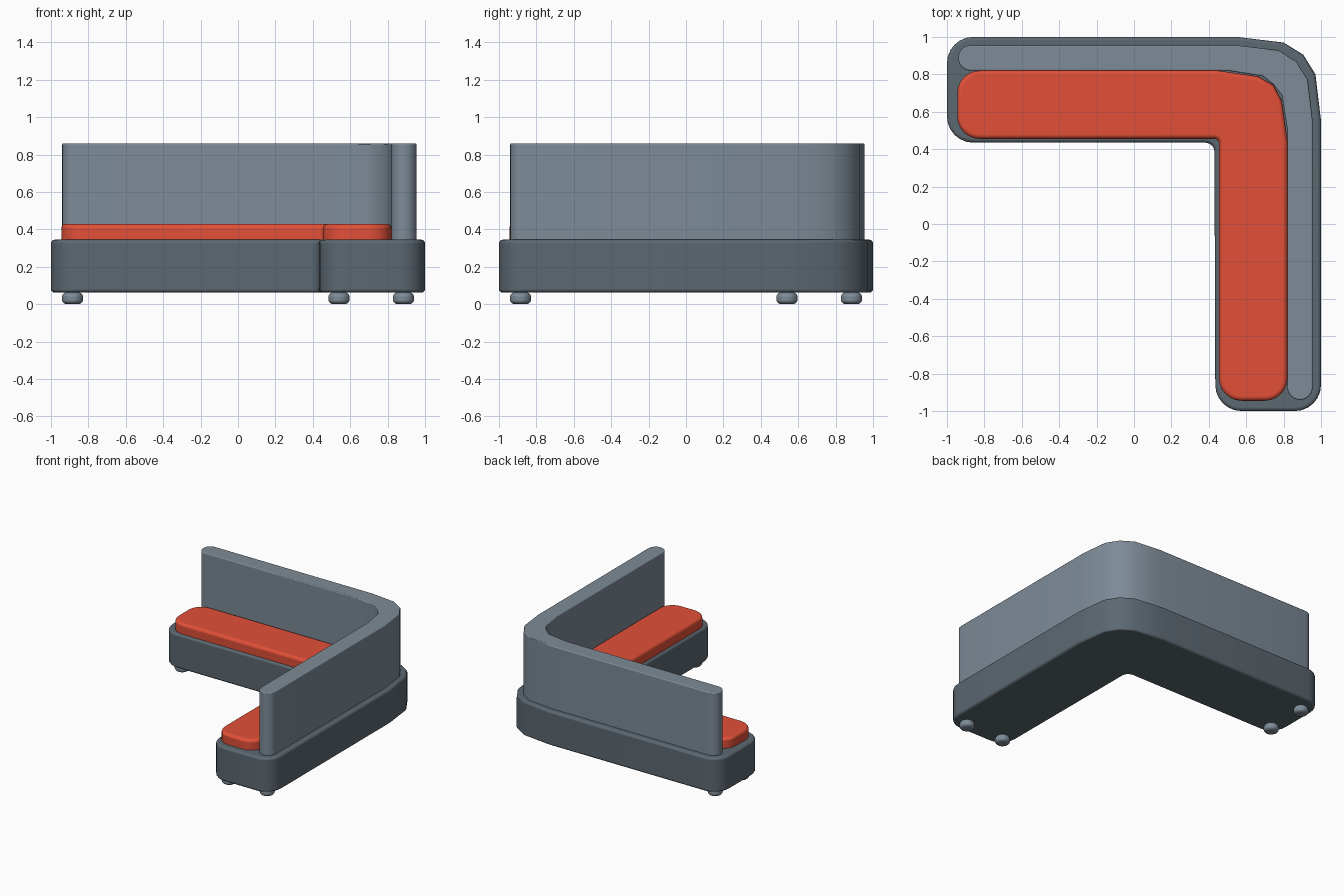
import bpy
import bmesh
import math
from mathutils import Vector

cube = bpy.data.objects.get("Cube")
if cube:
    bpy.data.objects.remove(cube, do_unlink=True)


def material(name, rgb):
    mat = bpy.data.materials.new(name)
    mat.use_nodes = True
    mat.diffuse_color = (*rgb, 1)
    mat.node_tree.nodes["Principled BSDF"].inputs["Base Color"].default_value = (*rgb, 1)
    return mat


dark_grey = material("dark slate fabric", (0.107, 0.138, 0.165))
light_grey = material("light slate fabric", (0.205, 0.258, 0.31))
red = material("red fabric", (0.76, 0.08, 0.04))


def fillet(before, corner, after, radius, steps=6):
    """Arc that rounds one corner of an outline."""
    p = Vector(corner)
    a = (Vector(before) - p).normalized()
    b = (Vector(after) - p).normalized()
    half = a.angle(b) / 2
    centre = p + (a + b).normalized() * radius / math.sin(half)
    start = p + a * radius / math.tan(half) - centre
    end = p + b * radius / math.tan(half) - centre
    sweep = start.angle(end)
    return [centre + (start * math.sin(sweep * (1 - i / steps))
                      + end * math.sin(sweep * i / steps)) / math.sin(sweep)
            for i in range(steps + 1)]


def finish(obj, mat, bevel, segments):
    obj.data.materials.append(mat)
    mod = obj.modifiers.new("soft edges", "BEVEL")
    mod.width = bevel
    mod.segments = segments
    mod.limit_method = "ANGLE"
    mod.angle_limit = math.radians(50)
    mod.harden_normals = True
    obj.data.shade_smooth()


def corner_slab(name, half, z0, z1, mat, bevel, segments=4):
    """L-shaped slab: half an outline (x, y, radius), mirrored on the diagonal."""
    corners = half + [(y, x, r) for x, y, r in reversed(half[1:-1])]
    outline = []
    for i, (x, y, r) in enumerate(corners):
        before, after = corners[i - 1][:2], corners[(i + 1) % len(corners)][:2]
        outline += fillet(before, (x, y), after, r) if r else [Vector((x, y))]
    bm = bmesh.new()
    face = bm.faces.new([bm.verts.new((p.x, p.y, z0)) for p in outline])
    top = bmesh.ops.extrude_face_region(bm, geom=[face])["geom"]
    bmesh.ops.translate(bm, vec=(0, 0, z1 - z0),
                        verts=[v for v in top if isinstance(v, bmesh.types.BMVert)])
    # keep the underside closed
    if not any(all(v.co.z == z0 for v in f.verts) for f in bm.faces):
        bmesh.ops.holes_fill(bm, edges=[e for e in bm.edges if e.is_boundary])
    bmesh.ops.recalc_face_normals(bm, faces=bm.faces)
    mesh = bpy.data.meshes.new(name)
    bm.to_mesh(mesh)
    bm.free()
    obj = bpy.data.objects.new(name, mesh)
    bpy.context.collection.objects.link(obj)
    finish(obj, mat, bevel, segments)


# Base
corner_slab("sofa_base",
            [(0.43, 0.435, 0.05), (-1, 0.435, 0.14), (-1, 1, 0.14),
             (0.55, 1, 0), (0.8, 0.97, 0), (0.905, 0.905, 0)],
            0.062, 0.345, dark_grey, 0.02)

# Backrest, with round ends
corner_slab("backrest",
            [(0.745, 0.745, 0), (0.69, 0.79, 0), (0.5, 0.82, 0),
             (-0.94, 0.82, 0.067), (-0.94, 0.955, 0.067),
             (0.55, 0.955, 0), (0.77, 0.93, 0), (0.868, 0.868, 0)],
            0.335, 0.86, light_grey, 0.022)

# Seat cushion
corner_slab("seat_cushion",
            [(0.455, 0.455, 0.025), (-0.945, 0.455, 0.12), (-0.945, 0.82, 0.12),
             (0.45, 0.82, 0), (0.66, 0.79, 0), (0.745, 0.745, 0)],
            0.28, 0.43, red, 0.055, 5)

# Feet under the two open ends
for name, x, y in (("left_outer_foot", 0.885, -0.885), ("left_inner_foot", 0.54, -0.885),
                   ("right_outer_foot", -0.885, 0.885), ("right_inner_foot", -0.885, 0.54)):
    bpy.ops.mesh.primitive_cylinder_add(vertices=24, radius=0.057, depth=0.064,
                                        location=(x, y, 0.032))
    foot = bpy.context.object
    foot.name = name
    finish(foot, light_grey, 0.027, 4)
